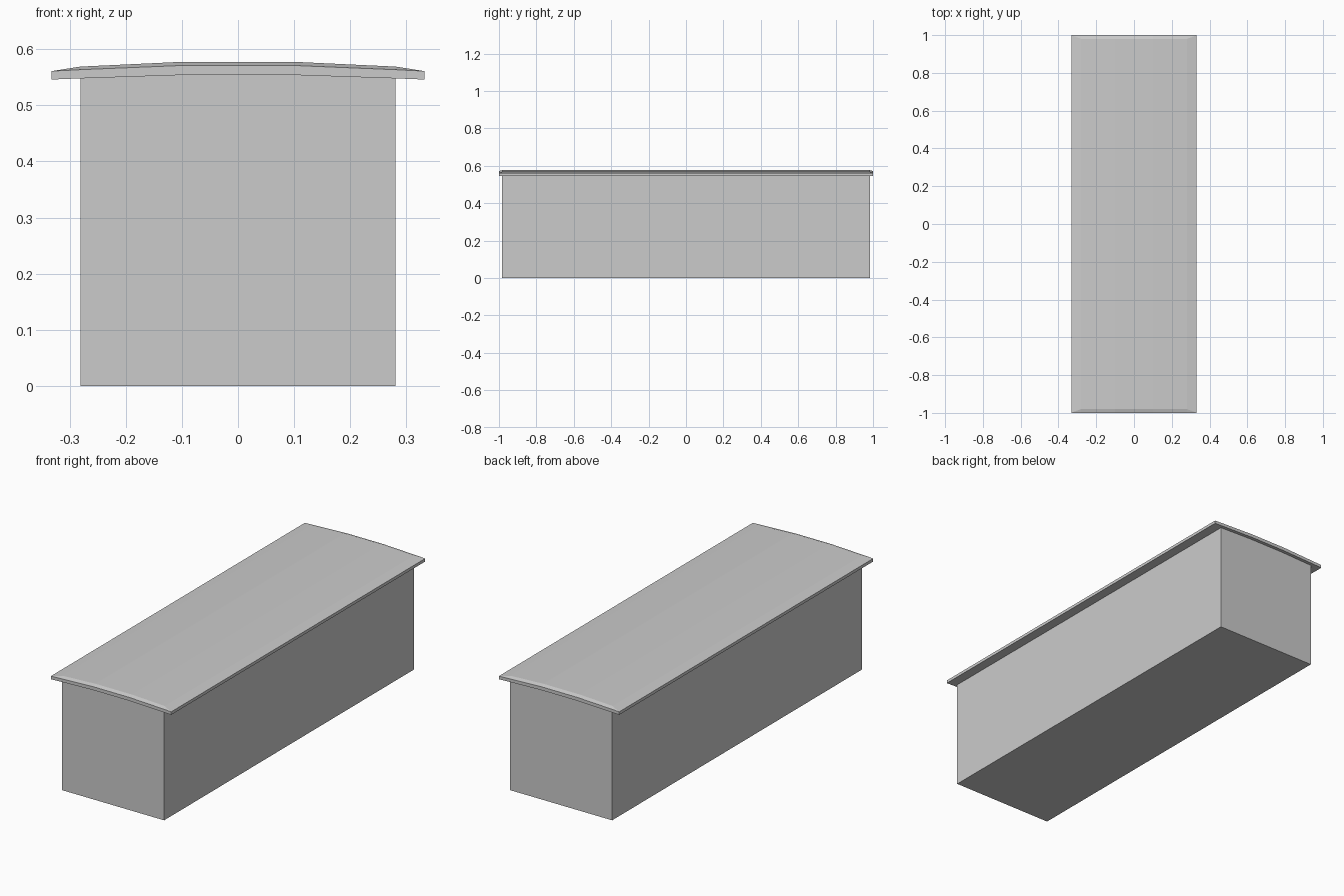
import bpy, bmesh

if "Cube" in bpy.data.objects:
    bpy.data.objects.remove(bpy.data.objects["Cube"])


def make_object(name, bm):
    bmesh.ops.recalc_face_normals(bm, faces=bm.faces)
    mesh = bpy.data.meshes.new(name)
    bm.to_mesh(mesh)
    bm.free()
    obj = bpy.data.objects.new(name, mesh)
    bpy.context.collection.objects.link(obj)
    return obj


def mirrored(half):
    """Right-hand profile points (x, z) completed to the left."""
    return [(-x, z) for x, z in half] + [(x, z) for x, z in reversed(half)]


def row(bm, pts, y):
    return [bm.verts.new((x, y, z)) for x, z in pts]


def strip(bm, a, b):
    for i in range(len(a) - 1):
        bm.faces.new((a[i], a[i + 1], b[i + 1], b[i]))


# Body: box whose top follows the arched underside of the lid
bm = bmesh.new()
section = [(-0.281, 0)] + mirrored([(0.281, 0.548), (0.1, 0.554)]) + [(0.281, 0)]
front, back = row(bm, section, -0.983), row(bm, section, 0.983)
strip(bm, front + front[:1], back + back[:1])
bm.faces.new(front)
bm.faces.new(back)
make_object("body", bm)

# Lid: arched slab with a sloped border around the raised top
bm = bmesh.new()
under = mirrored([(0.332, 0.546), (0.281, 0.548), (0.1, 0.554)])
rim = mirrored([(0.332, 0.561), (0.281, 0.5635), (0.1, 0.571)])
crown = mirrored([(0.281, 0.569), (0.1, 0.5775)])
under_f, under_b = row(bm, under, -1), row(bm, under, 1)
rim_f, rim_b = row(bm, rim, -1), row(bm, rim, 1)
crown_f, crown_b = row(bm, crown, -0.98), row(bm, crown, 0.98)
strip(bm, under_f, under_b)
strip(bm, crown_f, crown_b)
for u, r, c in ((under_f, rim_f, crown_f), (under_b, rim_b, crown_b)):
    strip(bm, u, r)
    strip(bm, r[1:-1], c)
    bm.faces.new((r[0], r[1], c[0]))
    bm.faces.new((r[-1], r[-2], c[-1]))
# Long sides of the lid
for i in (0, -1):
    bm.faces.new((under_f[i], under_b[i], rim_b[i], rim_f[i]))
    bm.faces.new((rim_f[i], rim_b[i], crown_b[i], crown_f[i]))
make_object("lid", bm)
